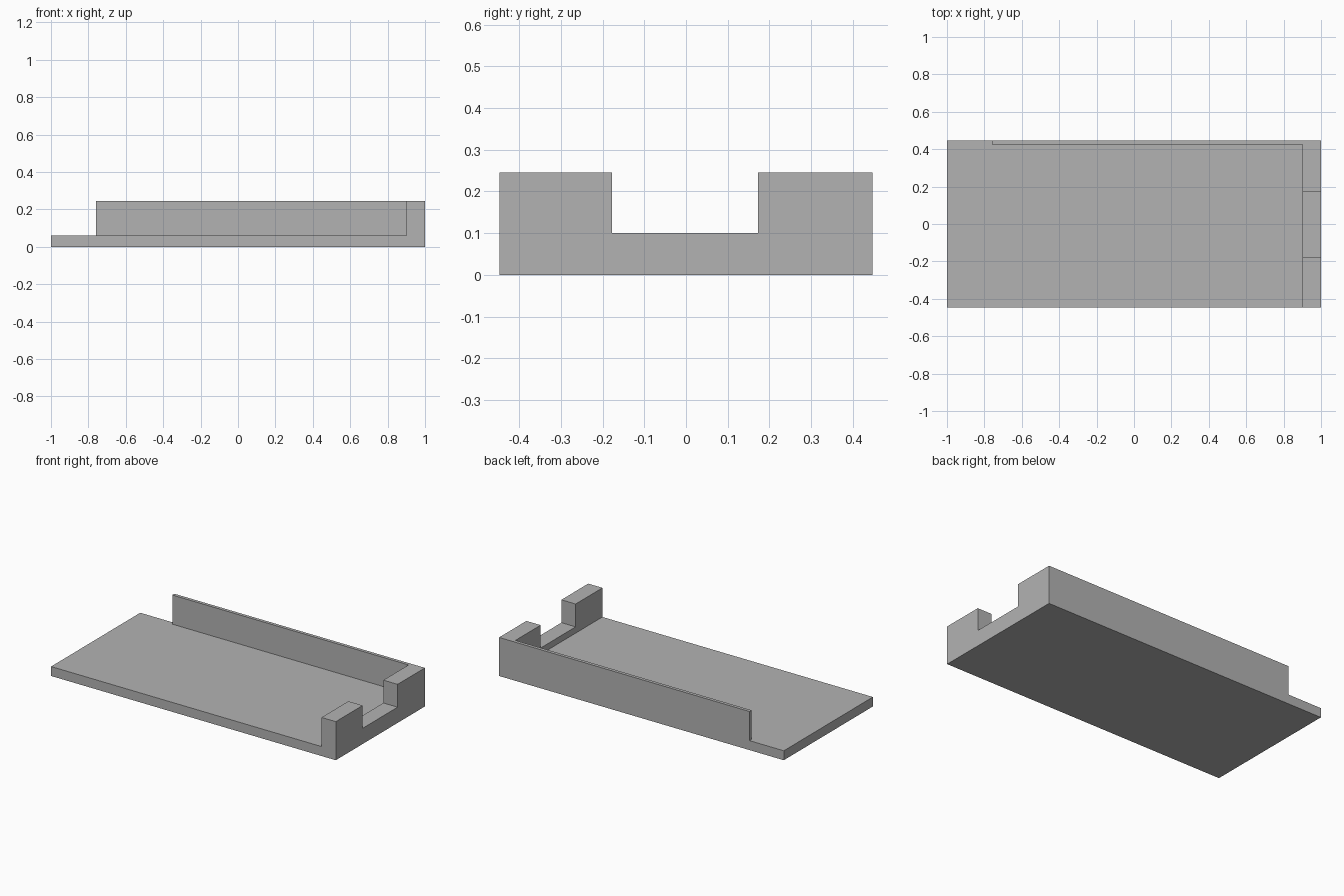
import bpy
import bmesh
from mathutils import Vector

cube = bpy.data.objects.get("Cube")
if cube:
    bpy.data.objects.remove(cube, do_unlink=True)

# Overall limits
X, Y = 1.0, 0.447
PLATE_TOP, WALL_TOP, NOTCH_FLOOR = 0.06, 0.245, 0.10
END_X = 0.90

grey = bpy.data.materials.new("grey")
grey.use_nodes = True
grey.diffuse_color = (0.45, 0.45, 0.45, 1)
grey.node_tree.nodes["Principled BSDF"].inputs["Base Color"].default_value = grey.diffuse_color


def box(name, low, high):
    """Box between two opposite corners."""
    low, high = Vector(low), Vector(high)
    bm = bmesh.new()
    bmesh.ops.create_cube(bm, size=1)
    bmesh.ops.scale(bm, vec=high - low, verts=bm.verts)
    bmesh.ops.translate(bm, vec=(low + high) / 2, verts=bm.verts)
    mesh = bpy.data.meshes.new(name)
    bm.to_mesh(mesh)
    bm.free()
    mesh.materials.append(grey)
    obj = bpy.data.objects.new(name, mesh)
    bpy.context.collection.objects.link(obj)
    return obj


def combine(target, other, operation):
    """Apply a boolean and discard the helper."""
    mod = target.modifiers.new(operation.lower(), "BOOLEAN")
    mod.operation, mod.solver, mod.object = operation, "EXACT", other
    other.hide_render = True
    bpy.context.view_layer.objects.active = target
    bpy.ops.object.modifier_apply(modifier=mod.name)
    bpy.data.objects.remove(other, do_unlink=True)


# Flat plate with a thin wall along the back and a thick wall at the left end
tray = box("tray", (-X, -Y, 0), (X, Y, PLATE_TOP))
combine(tray, box("back_wall", (-0.76, 0.426, 0), (X, Y, WALL_TOP)), "UNION")
combine(tray, box("end_wall", (END_X, -Y, 0), (X, Y, WALL_TOP)), "UNION")

# Square notch through the end wall
combine(tray, box("notch_cutter", (0.85, -0.178, NOTCH_FLOOR), (1.1, 0.173, 0.4)), "DIFFERENCE")

# Merge coplanar faces into clean flat ones
bm = bmesh.new()
bm.from_mesh(tray.data)
bmesh.ops.remove_doubles(bm, verts=bm.verts, dist=0.0001)
bmesh.ops.dissolve_limit(bm, angle_limit=0.01, verts=bm.verts, edges=bm.edges)
bmesh.ops.recalc_face_normals(bm, faces=bm.faces)
bm.to_mesh(tray.data)
bm.free()
